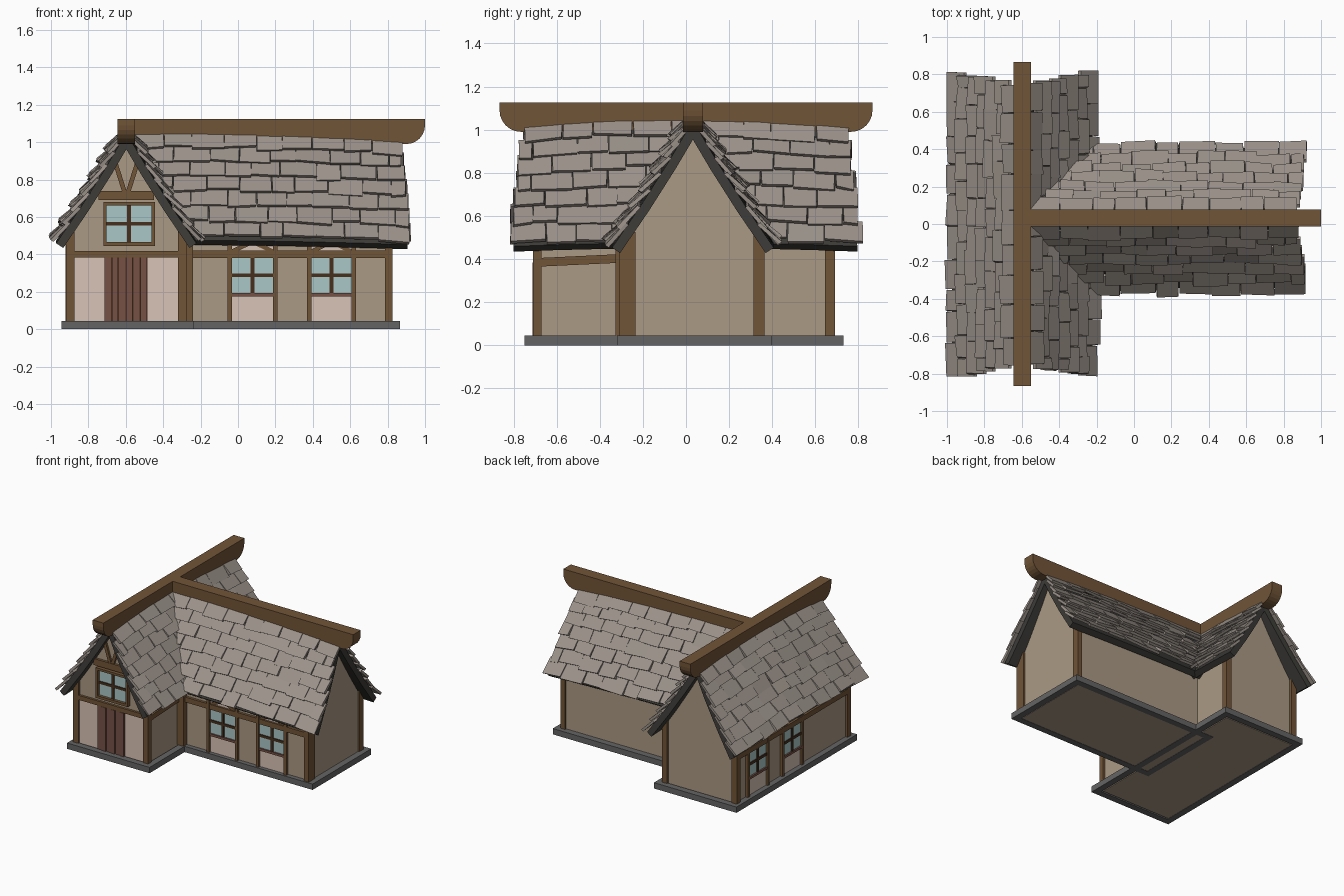
import bpy, bmesh, random
from math import radians, cos, sin, pi
from mathutils import Matrix, Vector

if "Cube" in bpy.data.objects:
    bpy.data.objects.remove(bpy.data.objects["Cube"])

random.seed(4)
TAN, PINK, WOOD, DARK = (168, 152, 130), (216, 194, 180), (112, 85, 58), (72, 50, 34)
GLASS, DOOR, STONE = (168, 198, 198), (118, 82, 72), (100, 100, 100)
TILE, UNDER = (154, 145, 137), (62, 61, 58)
parts = {}
I = Matrix()


def loft(name, col, rings, M=I):
    """Skin a list of equal closed rings and cap both ends."""
    bm = parts.setdefault(name, (bmesh.new(), col))[0]
    vs = [[bm.verts.new(M @ Vector(p)) for p in r] for r in rings]
    n = len(vs[0])
    for a, b in zip(vs, vs[1:]):
        for i in range(n):
            bm.faces.new((a[i], a[(i + 1) % n], b[(i + 1) % n], b[i]))
    bm.faces.new(vs[0][::-1])
    bm.faces.new(vs[-1])


def box(name, col, x0, x1, y0, y1, z0, z1, M=I):
    loft(name, col, [[(x0, y0, z), (x1, y0, z), (x1, y1, z), (x0, y1, z)] for z in (z0, z1)], M)


def bar(name, col, p, q, w, y0, y1, M=I):
    """Slanted timber in the x-z plane."""
    d = Vector((q[0] - p[0], q[1] - p[1])).normalized() * w / 2
    pts = [(p[0] - d.y, p[1] + d.x), (p[0] + d.y, p[1] - d.x),
           (q[0] + d.y, q[1] - d.x), (q[0] - d.y, q[1] + d.x)]
    loft(name, col, [[(a, y, b) for a, b in pts] for y in (y0, y1)], M)


def window(name, x0, x1, z0, z1, M):
    """Glass, cross bars and a frame on the plane y = 0 facing -y."""
    cx, cz = (x0 + x1) / 2, (z0 + z1) / 2
    box(name + "_glass", GLASS, x0, x1, -.008, .01, z0, z1, M)
    box(name + "_bars", DARK, cx - .01, cx + .01, -.016, .01, z0, z1, M)
    box(name + "_bars", DARK, x0, x1, -.015, .01, cz - .01, cz + .01, M)


# stone footing frames
def footing(x0, x1, y0, y1, w=.05, h=.045):
    for a in ((x0, x1, y0, y0 + w), (x0, x1, y1 - w, y1),
              (x0, x0 + w, y0 + w, y1 - w), (x1 - w, x1, y0 + w, y1 - w)):
        box("footing", STONE, *a, 0, h)


footing(-.945, -.235, -.75, .73)
footing(-.4, .865, -.32, .40)

# coordinate frames: wing ridge runs along y, main ridge along x; (u across, t along, z)
WING = Matrix.Translation((-.597, 0, 0))
MAIN = Matrix(((0, 1, 0, 0), (1, 0, 0, .032), (0, 0, 1, 0), (0, 0, 0, 1)))

# walls and gables
for nm, M, hw, t0, t1 in (("wing", WING, .303, -.69, .67), ("main", MAIN, .317, -.5, .81)):
    box(nm + "_walls", TAN, -hw, hw, t0, t1, 0.002, .525, M)
    g = [(hw, .525), (.215, .665), (.11, .845), (.025, 1.01)]
    g = g + [(-u, z) for u, z in g[::-1]]
    loft(nm + "_gable", TAN, [[(u, t, z) for u, z in g] for t in (t0, t1)], M)

# roofs: curved slope profile, sagging towards the free ends
PROF = [Vector(p) for p in ((.02, 1.05), (.12, .875), (.24, .68), (.375, .475))]


def slope(s):
    k = max(0, min(s, .9999)) * 3
    i = int(k)
    a, b = PROF[i], PROF[i + 1]
    d = (b - a).normalized()
    return a.lerp(b, k - i), Vector((-d.y, d.x)), d


def wing_sag(t, s):
    return -.04 * (t / .8) ** 2 * (1 - .6 * s)


def main_sag(t, s):
    return -.045 * max(0, (t + .4) / 1.3) ** 2 * (1 - .5 * s)


def roof(nm, M, ends, sag, hidden):
    rows, lap = 7, 1.35
    d = 1 / (rows - 1 + lap)
    for side in (-1, 1):
        # dark boarding under the tiles
        rings = []
        for k in range(9):
            ring = []
            for off, ss in ((0, (0, .333, .667, 1)), (-.045, (1, .667, .333, 0))):
                for s in ss:
                    p, n, _ = slope(s)
                    e0, e1 = ends(s)
                    t = e0 + .015 + (e1 - e0 - .03) * k / 8
                    q = p + n * off
                    ring.append((side * q.x, t, q.y + sag(t, s)))
            rings.append(ring)
        loft(nm + "_roof_boards", UNDER, rings, M)
        # overlapping uneven shingles
        for r in range(rows):
            s0, s1 = r * d, (r + lap) * d
            e0, e1 = ends(s1)
            cols = round((e1 - e0) / .165)
            w = (e1 - e0) / cols
            cuts = [e0 + w * (c + (.45 if r % 2 else 0) + random.uniform(-.15, .15))
                    for c in range(cols + 1)]
            cuts = [e0 + random.uniform(-.012, .008)] + [c for c in cuts if e0 + .05 < c < e1 - .05] + [
                e1 + random.uniform(-.008, .012)]
            for a, b in zip(cuts, cuts[1:]):
                if hidden(side, slope(s0)[0].x, (a + b) / 2):
                    continue
                lift, slip = random.uniform(.014, .03), random.uniform(-.012, .008)
                rings = []
                for t in (a + .002, b - .002):
                    ring = []
                    l2 = lift + random.uniform(-.007, .007)
                    sl = slip + random.uniform(-.007, .007)
                    for s, h in ((s0, -.004), (s1, l2), (s1, l2 + .02), (s0, .014)):
                        p, n, dr = slope(s)
                        q = p + n * h + dr * (sl if s == s1 else 0)
                        tt = t + (random.uniform(-.005, .005) if s == s1 else 0)
                        ring.append((side * q.x, tt, q.y + sag(t, s)))
                    rings.append(ring)
                loft(nm + "_shingles", TILE, rings, M)


roof("wing", WING, lambda s: (-.745 - .07 * s, .735 + .075 * s), wing_sag,
     lambda side, u, t: side > 0 and abs(t - .032) + .2 < u)
roof("main", MAIN, lambda s: (-.56, .865 + .055 * s), main_sag,
     lambda side, u, t: t + .597 + .2 < u)


# ridge beams with rounded lower ends
def ridge(nm, M, t0, t1, round_start):
    r, lo, hi = .1, .99, 1.125
    arc = [(t1 - r + r * sin(a), lo + r - r * cos(a)) for a in (i * pi / 12 for i in range(7))]
    start = [(t0 + t1 - t, z) for t, z in arc[::-1]] if round_start else [(t0, lo)]
    p = [(t0, hi)] + start + arc + [(t1, hi)]
    loft(nm + "_ridge_beam", WOOD, [[(u, t, z) for t, z in p] for u in (-.046, .046)], M)


ridge("wing", WING, -.865, .865, True)
ridge("main", MAIN, -.58, 1.0, False)

# corner posts
for x0, x1, y0, y1 in ((-.92, -.875, -.71, -.67), (-.32, -.275, -.71, -.67), (-.92, -.875, .645, .69),
                       (-.32, -.275, .645, .69), (-.30, -.24, -.327, -.27),
                       (.785, .825, -.31, -.235), (.785, .825, .313, .364)):
    box("corner_posts", WOOD, x0, x1, y0, y1, .045, .525)


# timbered wall with two windows, used on the main front and the wing's left side
def window_wall(nm, M, u0, u1):
    box(nm + "_rail", WOOD, u0, u1, -.02, .01, .38, .42, M)
    for a, b in ((-.055, .21), (.37, .63)):
        for p in (a, b - .022):
            box(nm + "_studs", WOOD, p, p + .022, -.022, .01, .045, .52, M)
        x0, x1 = a + .022, b - .022
        box(nm + "_panels", PINK, x0, x1, -.005, .01, .045, .18, M)
        box(nm + "_panels", PINK, x0, x1, -.005, .01, .42, .52, M)
        box(nm + "_sills", DOOR, x0, x1, -.02, .01, .175, .193, M)
        bar(nm + "_braces", WOOD, (x0, .415), (x1, .52), .022, -.014, .01, M)
        bar(nm + "_braces", WOOD, (x0, .52), (x1, .415), .022, -.013, .01, M)
        window(nm + "_window", x0, x1, .193, .385, M)


window_wall("main_front", Matrix.Translation((0, -.285, 0)), -.25, .79)
window_wall("wing_left", Matrix.Translation((-.9, .5, 0)) @ Matrix.Rotation(radians(-90), 4, 'Z'), -.16, 1.18)

# wing front: panels, rails, gable window and braces
F = Matrix.Translation((0, -.69, 0))
box("wing_front_panels", PINK, -.88, -.31, -.005, .01, .045, .39, F)
box("wing_front_rail", WOOD, -.88, -.31, -.018, .01, .383, .418, F)
box("gable_collar", WOOD, -.745, -.45, -.02, .01, .69, .74, F)
for s in (-1, 1):
    bar("gable_braces", WOOD, (-.597 + s * .01, .735), (-.597 + s * .075, .94), .024, -.016, .01, F)
for a in ((-.72, -.702, .445, .68), (-.463, -.445, .445, .68), (-.72, -.445, .445, .465), (-.72, -.445, .662, .68)):
    box("gable_window_frame", WOOD, a[0], a[1], -.03, .01, a[2], a[3], F)
window("gable_window", -.702, -.463, .465, .662, F)

# plank door
for i in range(6):
    x = -.715 + i * .0383
    box("door", DOOR, x + .002, x + .0363, -.016 - .005 * (i % 2), .01, .045, .383, F)
box("door_backing", DARK, -.715, -.485, -.01, .01, .045, .383, F)

# short rail on the wing's right side
S = Matrix.Translation((-.294, 0, 0)) @ Matrix.Rotation(radians(90), 4, 'Z')
bar("wing_side_rail", WOOD, (-.68, .385), (-.32, .402), .04, -.016, .01, S)

# turn the collected parts into objects
for name, (bm, col) in parts.items():
    bmesh.ops.recalc_face_normals(bm, faces=bm.faces)
    me = bpy.data.meshes.new(name)
    bm.to_mesh(me)
    bm.free()
    key = "colour_%d_%d_%d" % col
    mat = bpy.data.materials.get(key) or bpy.data.materials.new(key)
    mat.diffuse_color = [(c / 255) ** 2.2 for c in col] + [1]
    mat.use_nodes = True
    mat.node_tree.nodes["Principled BSDF"].inputs["Base Color"].default_value = mat.diffuse_color
    me.materials.append(mat)
    bpy.context.collection.objects.link(bpy.data.objects.new(name, me))
